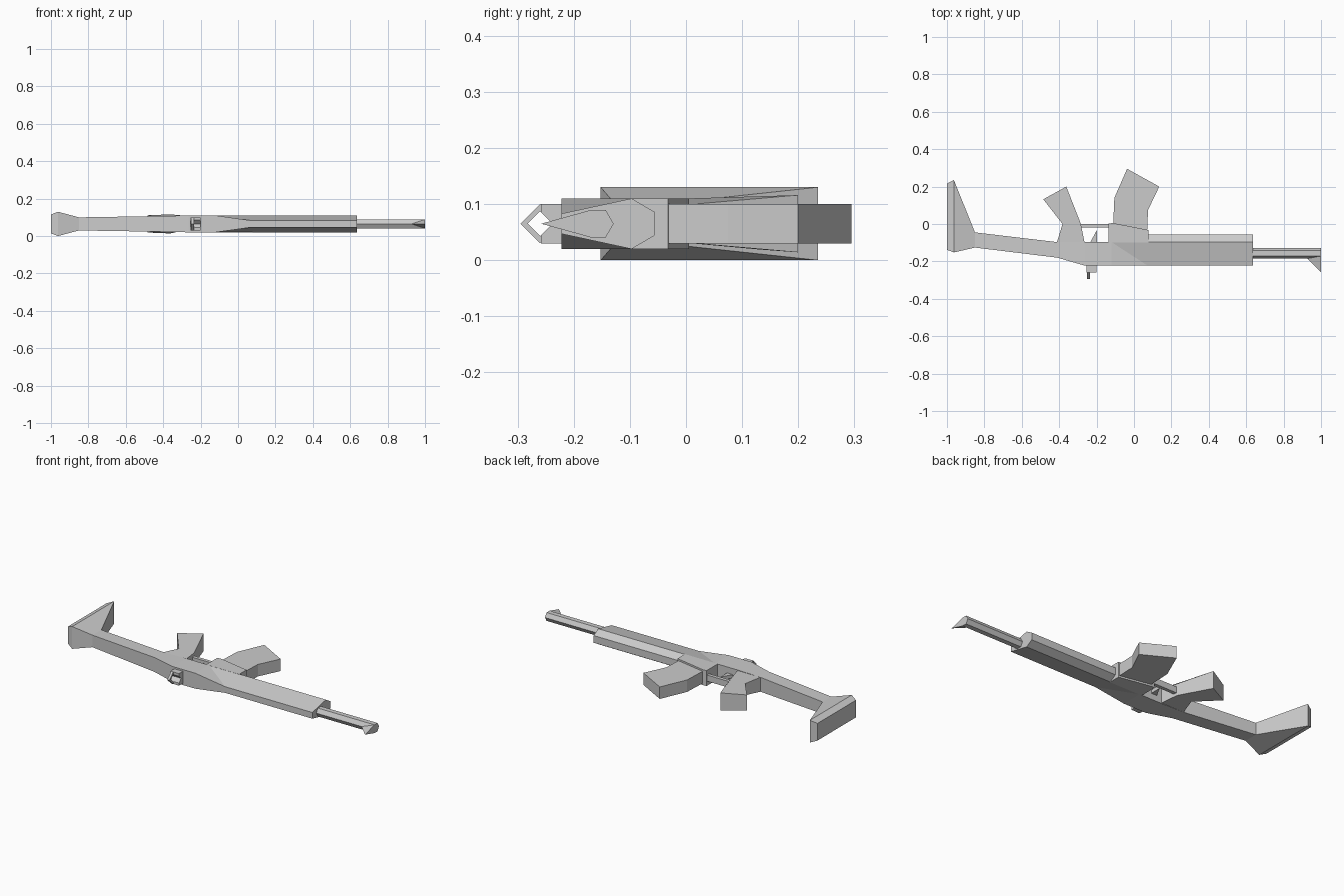
import bpy, bmesh, math

if "Cube" in bpy.data.objects:
    bpy.data.objects.remove(bpy.data.objects["Cube"])

MID = 0.065  # height of the symmetry plane


def finish(name, bm):
    bmesh.ops.recalc_face_normals(bm, faces=bm.faces[:])
    mesh = bpy.data.meshes.new(name)
    bm.to_mesh(mesh)
    bm.free()
    obj = bpy.data.objects.new(name, mesh)
    bpy.context.collection.objects.link(obj)
    return obj


def plate(name, outline):
    """Outline of (x, y, half_width), mirrored about the symmetry plane."""
    bm = bmesh.new()
    up = [bm.verts.new((x, y, MID + h)) for x, y, h in outline]
    down = [bm.verts.new((x, y, MID - h)) for x, y, h in outline]
    bm.faces.new(up)
    bm.faces.new(down[::-1])
    n = len(up)
    for i in range(n):
        j = (i + 1) % n
        bm.faces.new((up[i], down[i], down[j], up[j]))
    return finish(name, bm)


def loft(name, sections):
    """Sections of (x, [(y, half_width), ...]), mirrored into closed rings."""
    bm = bmesh.new()
    rings = []
    for x, half in sections:
        ring = [(y, h) for y, h in half] + [(y, -h) for y, h in half[::-1]]
        rings.append([bm.verts.new((x, y, MID + z)) for y, z in ring])
    n = len(rings[0])
    for a, b in zip(rings, rings[1:]):
        for i in range(n):
            j = (i + 1) % n
            if i < n // 2:
                bm.faces.new((a[i], a[j], b[j]))
                bm.faces.new((a[i], b[j], b[i]))
            else:
                bm.faces.new((a[i], a[j], b[i]))
                bm.faces.new((a[j], b[j], b[i]))
    bm.faces.new(rings[0])
    bm.faces.new(rings[-1][::-1])
    bmesh.ops.dissolve_limit(bm, angle_limit=0.005, verts=bm.verts[:], edges=bm.edges[:])
    return finish(name, bm)


def same(points, h):
    return [(x, y, h) for x, y in points]


# Shoulder stock, flared at the butt
loft("stock", [
    (-1.0, [(0.217, 0.05), (-0.138, 0.05)]),
    (-0.963, [(0.235, 0.065), (-0.152, 0.065)]),
    (-0.85, [(-0.045, 0.035), (-0.126, 0.035)]),
    (-0.41, [(-0.097, 0.042), (-0.18, 0.042)]),
])

# Receiver, pinched along its top edge toward the front
loft("receiver", [
    (-0.41, [(-0.097, 0.042), (-0.18, 0.042)]),
    (-0.265, [(-0.097, 0.045), (-0.222, 0.045)]),
    (-0.12, [(-0.097, 0.045), (-0.222, 0.045)]),
    (0.072, [(-0.097, 0.045), (-0.222, 0.018)]),
])

# Six-sided handguard
guard = [(-0.056, 0.021), (-0.097, 0.045), (-0.222, 0.018)]
loft("handguard", [(0.072, guard), (0.635, guard)])

# Hexagonal barrel
R = 0.028
hexagon = [(-0.157 + R * math.cos(a), R * math.sin(a))
           for a in (math.radians(k) for k in (0, 60, 120, 180))]
bm = bmesh.new()
ring = hexagon + [(y, -z) for y, z in hexagon[2:0:-1]]
face = bm.faces.new([bm.verts.new((0.63, y, MID + z)) for y, z in ring])
ext = bmesh.ops.extrude_face_region(bm, geom=[face], use_keep_orig=True)
bmesh.ops.translate(bm, vec=(0.37, 0, 0),
                    verts=[v for v in ext["geom"] if isinstance(v, bmesh.types.BMVert)])
finish("barrel", bm)

# Front sight wedge
bm = bmesh.new()
for co in [(1, -0.258, 0), (1, -0.171, 0.024), (1, -0.171, -0.024), (0.925, -0.183, 0)]:
    bm.verts.new((co[0], co[1], MID + co[2]))
bmesh.ops.convex_hull(bm, input=bm.verts[:])
finish("front_sight", bm)

# Magazine housing and bent magazine
plate("magazine_housing", same([(-0.135, -0.1), (-0.135, 0.003), (-0.112, 0.005),
                                (0.077, -0.032), (0.077, -0.1)], 0.045))
plate("magazine", same([(-0.112, -0.02), (-0.105, 0.14), (-0.037, 0.295),
                        (0.135, 0.2), (0.075, 0.075), (0.07, -0.05)], 0.035))

# Pistol grip, wider at its end
plate("grip", [(-0.412, -0.097, 0.042), (-0.382, 0.0, 0.034), (-0.485, 0.132, 0.046),
               (-0.362, 0.2, 0.051), (-0.285, 0.003, 0.034), (-0.265, -0.097, 0.042)])

# Trigger and its guard
plate("trigger_guard", same([(-0.29, 0.0), (-0.13, 0.0), (-0.13, -0.02), (-0.283, -0.02)], 0.018))
plate("trigger", same([(-0.235, -0.1), (-0.197, -0.03), (-0.197, -0.1)], 0.01))


def slab_x(name, faces, x0, x1):
    """Extrude (y, z) faces along x."""
    bm = bmesh.new()
    for f in faces:
        bm.faces.new([bm.verts.new((x0, y, MID + z)) for y, z in f])
    bmesh.ops.remove_doubles(bm, verts=bm.verts[:], dist=1e-5)
    ext = bmesh.ops.extrude_face_region(bm, geom=bm.faces[:], use_keep_orig=True)
    bmesh.ops.translate(bm, vec=(x1 - x0, 0, 0),
                        verts=[v for v in ext["geom"] if isinstance(v, bmesh.types.BMVert)])
    return finish(name, bm)


# Rear sight: notched block and diamond ring
slab_x("rear_sight_block", [[(-0.215, -0.035), (-0.258, -0.035), (-0.258, -0.02),
                             (-0.238, 0.0), (-0.258, 0.02), (-0.258, 0.035),
                             (-0.215, 0.035)]], -0.255, -0.2)
dirs = [(1, 0), (0, 1), (-1, 0), (0, -1)]
quads = []
for (a, b), (c, d) in zip(dirs, dirs[1:] + dirs[:1]):
    quads.append([(-0.26 + r * p, r * q) for r, p, q in
                  ((0.035, a, b), (0.035, c, d), (0.022, c, d), (0.022, a, b))])
slab_x("rear_sight_ring", quads, -0.25, -0.236)
